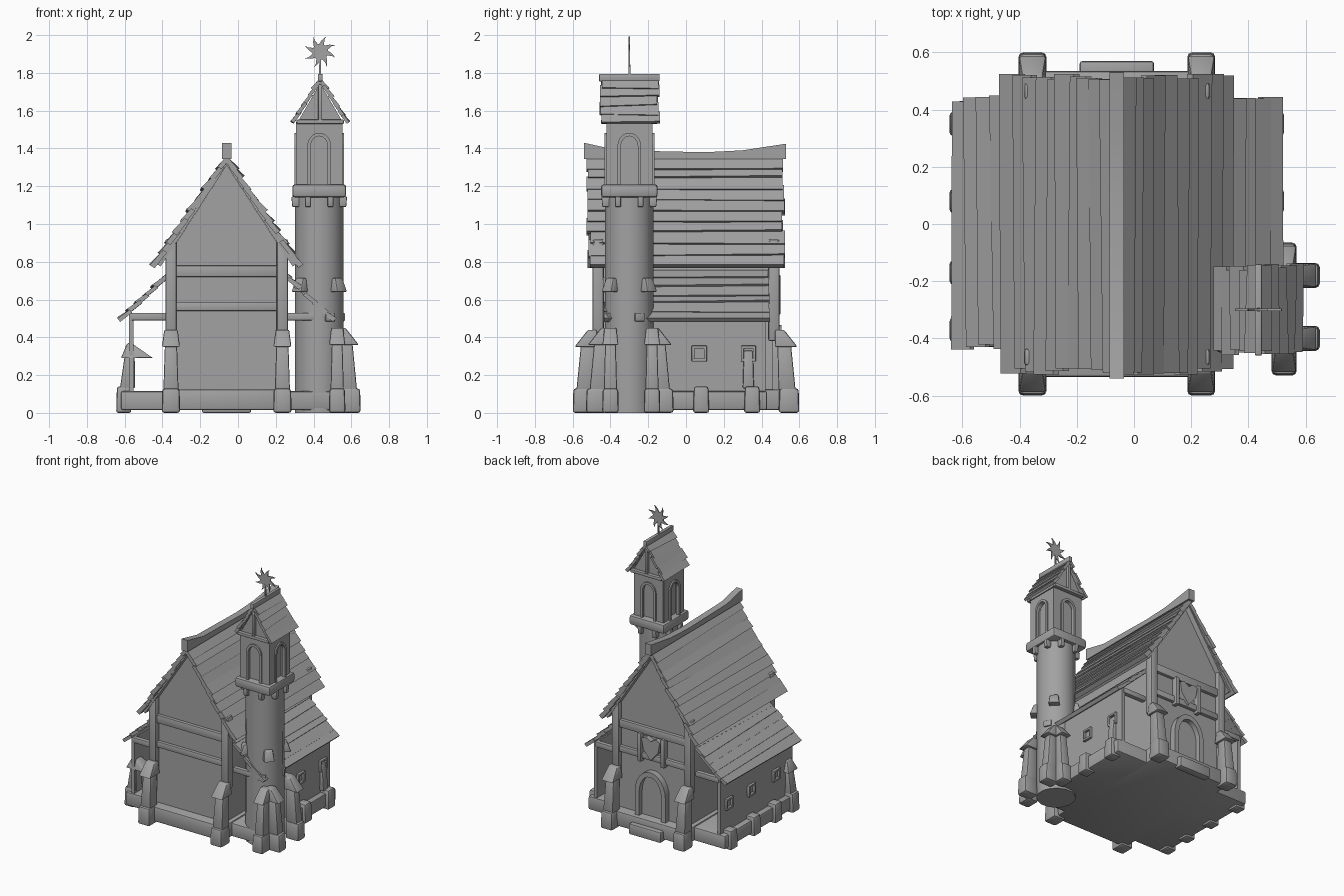
import bpy, bmesh, math, random
from mathutils import Matrix, Vector

random.seed(4)
cube = bpy.data.objects.get("Cube")
if cube:
    bpy.data.objects.remove(cube, do_unlink=True)

stone = bpy.data.materials.new("stone_grey")
stone.use_nodes = True
GREY = (0.36, 0.36, 0.36, 1)
stone.diffuse_color = GREY
stone.node_tree.nodes["Principled BSDF"].inputs["Base Color"].default_value = GREY
parts = []


def finish(name, bm, bevel=0, matrix=None):
    if bevel:
        bmesh.ops.bevel(bm, geom=bm.edges[:], offset=bevel, segments=2, affect='EDGES', profile=0.5)
    if matrix:
        bm.transform(matrix)
    bmesh.ops.recalc_face_normals(bm, faces=bm.faces[:])
    me = bpy.data.meshes.new(name)
    bm.to_mesh(me)
    bm.free()
    me.materials.append(stone)
    ob = bpy.data.objects.new(name, me)
    bpy.context.collection.objects.link(ob)
    parts.append(ob)
    return ob


def box(name, base, size, top=(1, 1), shift=(0, 0), bevel=0.01, matrix=None):
    """Box standing on its base centre, with an optional tapered, shifted top."""
    bm = bmesh.new()
    bmesh.ops.create_cube(bm, size=1)
    for v in bm.verts:
        up = v.co.z > 0
        x = v.co.x * size[0] * (top[0] if up else 1) + (shift[0] if up else 0)
        y = v.co.y * size[1] * (top[1] if up else 1) + (shift[1] if up else 0)
        v.co = Vector(base) + Vector((x, y, size[2] if up else 0))
    return finish(name, bm, bevel, matrix)


def prism(name, profile, y0, y1, matrix=None):
    """Extrude an x-z profile along y."""
    bm = bmesh.new()
    face = bm.faces.new([bm.verts.new((x, y0, z)) for x, z in profile])
    new = bmesh.ops.extrude_face_region(bm, geom=[face])["geom"]
    bmesh.ops.translate(bm, vec=(0, y1 - y0, 0), verts=[g for g in new if isinstance(g, bmesh.types.BMVert)])
    return finish(name, bm, 0, matrix)


def arch(cx, half, z0, spring, rise):
    pts = [(cx - half, z0)]
    for i in range(13):
        a = math.pi * (1 - i / 12)
        pts.append((cx + half * math.cos(a), spring + rise * math.sin(a)))
    return pts + [(cx + half, z0)]


def arch_frame(name, cx, half, z0, spring, rise, width, y0, y1, matrix=None):
    outer = arch(cx, half + width, z0, spring, rise + width)
    return prism(name, outer + arch(cx, half, z0, spring, rise)[::-1], y0, y1, matrix)


def planks(name, top, bottom, y0, y1, count, thick):
    """Overlapping uneven roof boards from the top line to the bottom line."""
    bm = bmesh.new()
    t, b = Vector(top), Vector(bottom)
    d = b - t
    n = Vector((-d.y, d.x)).normalized()
    n = n if n.y > 0 else -n
    for i in range(count):
        ends = []
        for y in (y0, y1):
            y += random.uniform(-0.012, 0.012)
            lift = thick * random.uniform(0.5, 1.1)
            a = t + d * max(0, (i - 0.2 + random.uniform(-.15, .1)) / count)
            c = t + d * min(1.02, (i + 1.15 + random.uniform(-.2, .2)) / count)
            ring = (a - n * thick, a + n * thick * 0.15, c + n * lift, c - n * thick * 0.6)
            ends.append([bm.verts.new((p.x, y, p.y)) for p in ring])
        for k in range(4):
            bm.faces.new((ends[0][k], ends[0][k - 1], ends[1][k - 1], ends[1][k]))
        bm.faces.new(ends[0])
        bm.faces.new(ends[1][::-1])
    return finish(name, bm)


def buttress(name, x, y, angle, h=0.36, w=0.08):
    """Footing, tapered body and sloped cap; local -y points outwards."""
    m = Matrix.Translation((x, y, 0)) @ Matrix.Rotation(angle, 4, 'Z')
    box(name + "_footing", (0, 0, 0), (w + .018, 0.11, 0.13), (.93, .93), bevel=.015, matrix=m)
    box(name + "_body", (0, 0.01, .12), (w, 0.09, h - .12), (.8, .8), (0, .015), .008, m)
    box(name + "_cap", (0, 0.015, h - .01), (w + .015, 0.12, 0.09), (.75, .4), (0, .035), .008, m)


CX = -0.06  # nave centre line
QUARTERS = [i * math.pi / 2 for i in range(4)]

# Plinth
box("nave_plinth", (CX, 0, .015), (.62, 1.07, .11), bevel=.012)
box("aisle_plinth", (CX, 0, .015), (1.12, .86, .10), bevel=.012)

# Nave with gable ends
prism("nave_walls", [(CX - .28, .1), (CX + .28, .1), (CX + .28, .88), (CX, 1.31), (CX - .28, .88)], -.46, .46)
for side, tag in ((-1, "right"), (1, "left")):
    planks(f"nave_roof_{tag}", (CX, 1.355), (CX + side * .385, .785), -.515, .515, 10, .022)
    prism(f"nave_roof_deck_{tag}", [(CX, 1.35), (CX + side * .37, .79), (CX + side * .35, .775), (CX, 1.31)], -.5, .5)
    for end, face in ((-1, "front"), (1, "back")):
        px = CX + side * .295
        box(f"{face}_post_{tag}", (px, end * .465, .38), (.06, .06, .54), bevel=.012)
        buttress(f"{face}_buttress_{tag}", px, end * .545, 0 if end < 0 else math.pi)

# Ridge beam, sagging in the middle
ridge = [(-.54, 1.43), (-.36, 1.39), (.1, 1.38), (.3, 1.39), (.53, 1.425), (.53, 1.345), (-.54, 1.345)]
prism("ridge_beam", ridge, -.025, .025, Matrix.Translation((CX, 0, 0)) @ Matrix.Rotation(math.pi / 2, 4, 'Z'))

# Gable cross beams
for end, face in ((-1, "front"), (1, "back")):
    for z, h in ((.54, .045), (.72, .06)):
        box(f"{face}_cross_beam", (CX, end * .465, z), (.54, .035, h), bevel=.006)

# Back door and carved panel above it
prism("door", arch(CX, .095, .12, .30, .13), .455, .468)
arch_frame("door_frame", CX, .09, .12, .30, .13, .035, .455, .505)
for s in (-1, 1):
    box("panel_post", (CX + s * .095, .475, .52), (.03, .05, .21), bevel=.006)
shield = [(-.075, .70), (-.04, .715), (0, .69), (.04, .715), (.075, .70), (.06, .62), (0, .55), (-.06, .62)]
prism("carved_shield", [(CX + x, z) for x, z in shield], .455, .50)
box("door_step", (CX, .54, .0), (.26, .06, .08))

# Aisles
for side, tag in ((-1, "right"), (1, "left")):
    wx = CX + side * .505
    box(f"aisle_wall_{tag}", (wx, 0, .1), (.025, .84, .43), bevel=0)
    planks(f"aisle_roof_{tag}", (CX + side * .29, .755), (CX + side * .565, .495), -.43, .44, 6, .018)
    for y in (-.41, .41):
        box(f"aisle_tie_beam_{tag}", (CX + side * .41, y, .49), (.19, .035, .04), bevel=.006)
    for y in (-.37, -.17, .08, .35):
        if side < 0 or y > 0:
            box(f"aisle_footing_{tag}", (CX + side * .545, y, 0), (.08, .085, .14), (.9, .9), bevel=.012)
    # Window frames with a dark-free recess made of four bars
    for y in (-.22, .07, .33):
        if side < 0 or y > 0:
            for s in (-1, 1):
                box("aisle_window_jamb", (wx + side * .015, y + s * .032, .275), (.03, .016, .08), bevel=.004)
                box("aisle_window_bar", (wx + side * .015, y, .272 + (s + 1) * .034), (.03, .08, .016), bevel=.004)
    if side < 0:
        box("corner_pier", (wx - .02, -.37, .13), (.08, .075, .18), (.65, .8), (.012, 0), .008)
        box("corner_pier_cap", (CX - .475, -.37, .29), (.17, .11, .08), (.12, .5), (-.04, 0), .006)
    else:
        box("side_pier", (wx + .02, .33, .13), (.05, .06, .2), (.7, .8), (-.01, 0), .008)

# Tower shaft
T = Matrix.Translation((.43, -.30, 0))


def octagon_column(name, z0, z1, r0, r1):
    bm = bmesh.new()
    bmesh.ops.create_cone(bm, cap_ends=True, segments=16, radius1=r0, radius2=r1, depth=z1 - z0)
    bm.transform(Matrix.Translation((0, 0, (z0 + z1) / 2)) @ Matrix.Rotation(math.pi / 16, 4, 'Z'))
    return finish(name, bm, 0, T)


octagon_column("tower_shaft", 0, 1.16, .132, .13)
box("tower_ledge", (0, 0, 1.14), (.285, .30, .07), bevel=.015, matrix=T)
box("belfry_core", (0, 0, 1.2), (.19, .20, .33), bevel=0, matrix=T)

# Belfry walls, arches, corbels and corner hoods on each side
opening = arch(0, .055, 1.2, 1.41, .06)
wall = [(-.118, 1.2)] + opening + [(.118, 1.2), (.118, 1.54), (-.118, 1.54)]
for q in QUARTERS:
    m = T @ Matrix.Rotation(q, 4, 'Z')
    prism("belfry_wall", wall, -.122, -.095, m)
    arch_frame("belfry_arch", 0, .045, 1.2, 1.41, .055, .018, -.132, -.11, m)
    for s in (-1, 1):
        box("corbel", (s * .06, -.125, 1.09), (.03, .035, .055), (1, 1.3), bevel=.005, matrix=m)
    d = m @ Matrix.Rotation(math.pi / 4, 4, 'Z')
    box("tower_hood", (0, -.145, .64), (.075, .06, .075), (.75, .5), (0, .012), .008, d)
for a in (.45, 2.0):
    m = T @ Matrix.Rotation(a, 4, 'Z')
    box("tower_window", (0, -.128, .485), (.055, .02, .045), bevel=.004, matrix=m)

# Tower buttresses
for x, y, a in ((.595, -.40, 1), (.595, -.18, 1), (.525, -.475, 0), (.525, -.12, 2)):
    buttress("tower_buttress", x, y, a * math.pi / 2, .37, .07)

# Tower roof
TX = .435
prism("tower_gable", [(TX - .125, 1.53), (TX + .125, 1.53), (TX, 1.745)], -.425, -.175)
for side, tag in ((-1, "right"), (1, "left")):
    planks(f"tower_roof_{tag}", (TX, 1.77), (TX + side * .145, 1.54), -.45, -.15, 5, .014)
for y in (-.435, -.165):
    box("gable_post", (TX, y, 1.54), (.022, .025, .2), bevel=.004)
    box("gable_sill", (TX, y, 1.53), (.25, .03, .022), bevel=.004)
box("tower_ridge_beam", (TX, -.30, 1.755), (.025, .32, .04), bevel=.005)

# Sun finial with curved rays
box("finial_rod", (TX, -.30, 1.78), (.012, .012, .1), (.7, .7), bevel=0)
sun = []
for i in range(8):
    a = i * math.pi / 4 + .2
    for r, da in ((.042, -.32), (.062, -.06), (.088, .18), (.068, .14), (.042, .3)):
        sun.append((TX + r * math.sin(a + da), 1.912 + r * math.cos(a + da)))
prism("sun_finial", sun, -.304, -.296)

# Smooth shading with crisp edges
bpy.ops.object.select_all(action='DESELECT')
for ob in parts:
    ob.select_set(True)
bpy.context.view_layer.objects.active = parts[0]
bpy.ops.object.shade_smooth_by_angle(angle=math.radians(35))
